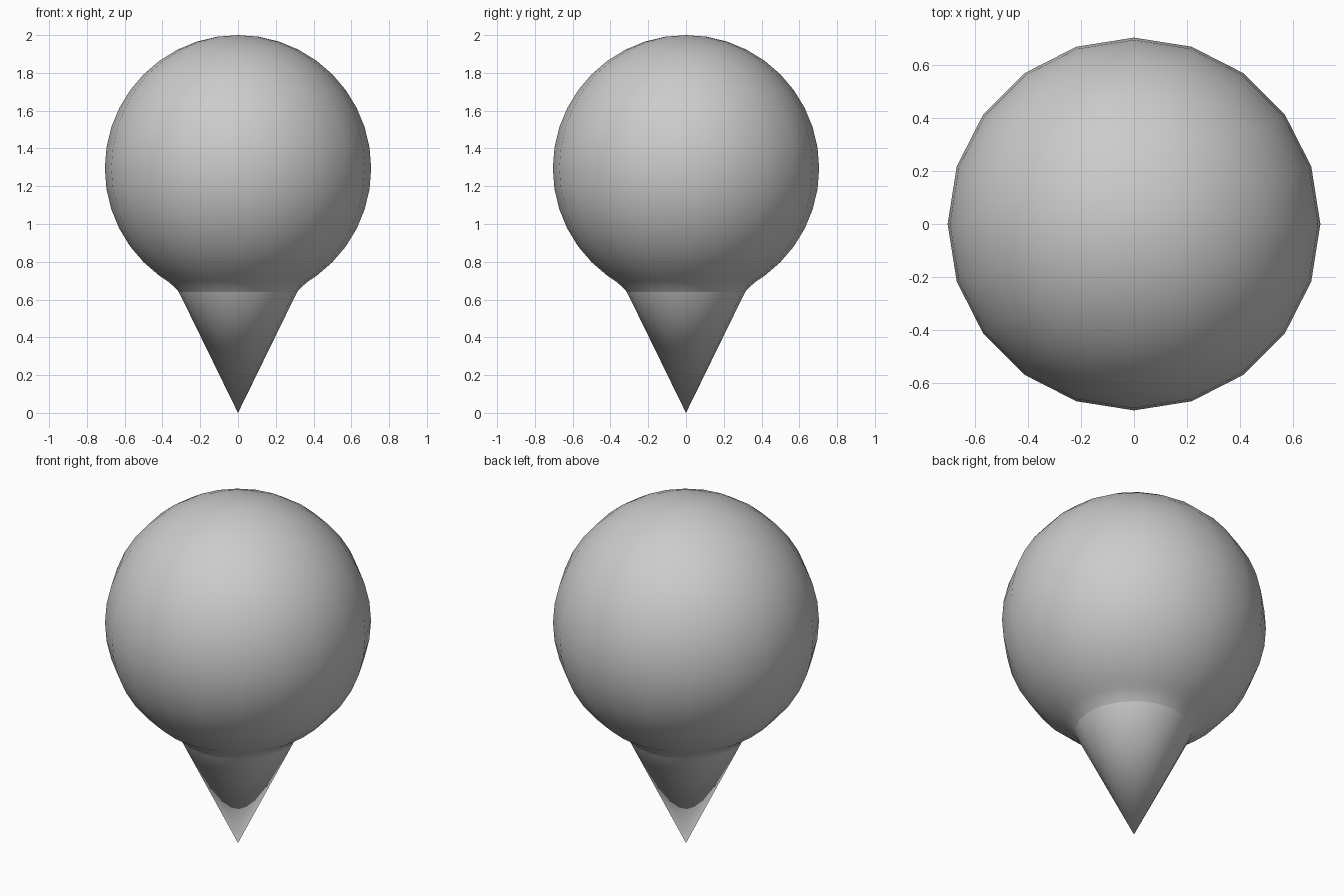
import bpy, bmesh
from math import sin, cos, pi, radians

if "Cube" in bpy.data.objects:
    bpy.data.objects.remove(bpy.data.objects["Cube"])

SIDES = 20
R, CZ = 0.705, 1.295


def lathe(name, profile):
    """Spin (radius, height) points around z; radius 0 makes a pole."""
    bm = bmesh.new()
    rings = []
    for r, z in profile:
        if r == 0:
            rings.append([bm.verts.new((0, 0, z))] * SIDES)
        else:
            rings.append([bm.verts.new((r * cos(2 * pi * i / SIDES), r * sin(2 * pi * i / SIDES), z))
                          for i in range(SIDES)])
    for lo, hi in zip(rings, rings[1:]):
        for i in range(SIDES):
            j = (i + 1) % SIDES
            corners = [lo[i], lo[j], hi[j], hi[i]]
            bm.faces.new(list(dict.fromkeys(corners)))
    for f in bm.faces:
        f.smooth = True
    me = bpy.data.meshes.new(name)
    bm.to_mesh(me)
    bm.free()
    ob = bpy.data.objects.new(name, me)
    bpy.context.collection.objects.link(ob)
    return ob


NECK = (0.313, 0.64)

# Round head, with a short flare blending into the neck
arc = [(R * cos(radians(a)), CZ + R * sin(radians(a))) for a in range(-54, 90, 9)]
lathe("round_head", [NECK, (0.337, 0.667), (0.37, 0.695)] + arc + [(0, 2.0)])

# Pointed stem, kept separate so the neck edge stays crisp
lathe("pointed_stem", [(0, 0), NECK])
